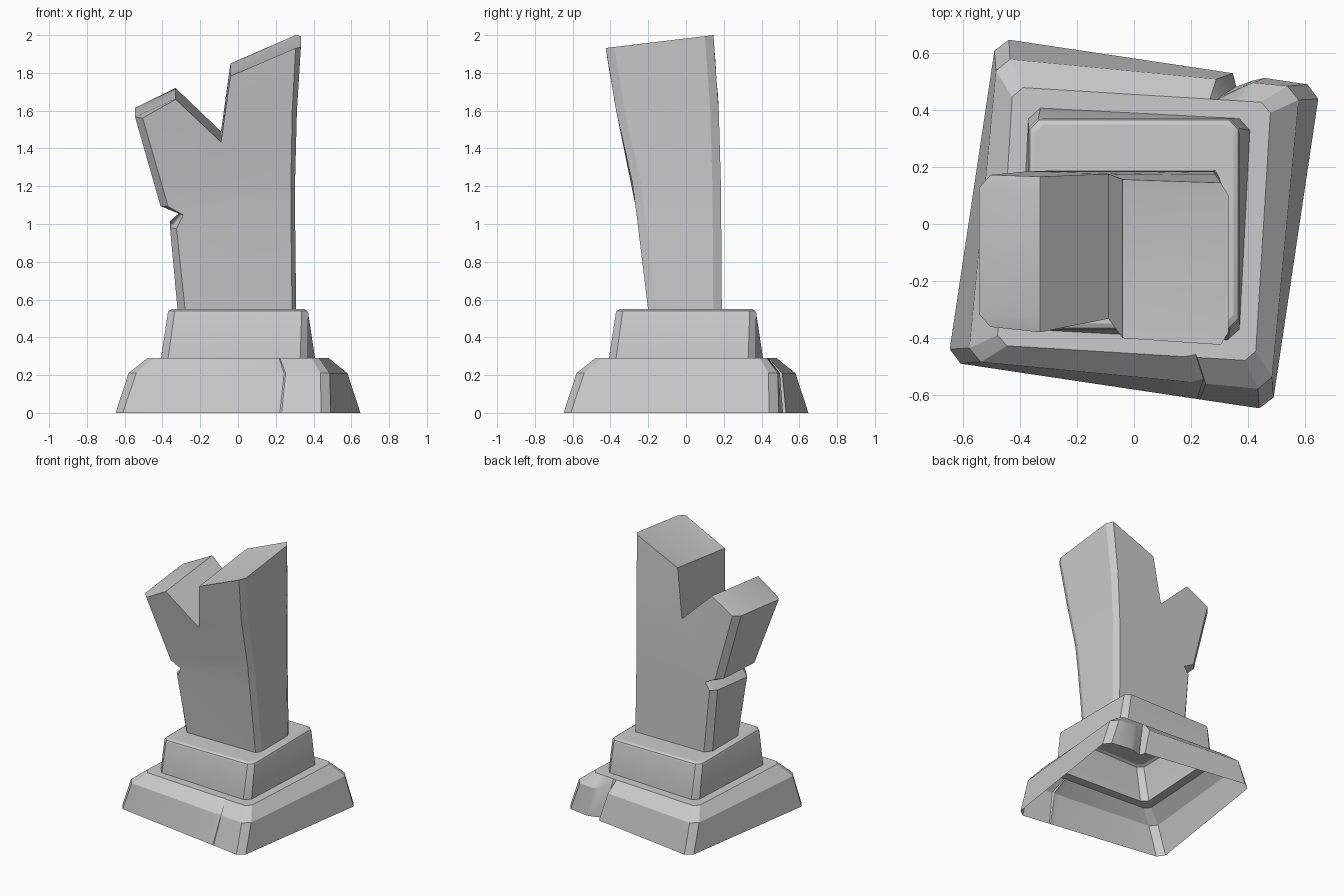
import bpy, bmesh, math

if "Cube" in bpy.data.objects:
    bpy.data.objects.remove(bpy.data.objects["Cube"])


def finish(name, bm, angle):
    bmesh.ops.recalc_face_normals(bm, faces=bm.faces[:])
    me = bpy.data.meshes.new(name)
    bm.to_mesh(me)
    bm.free()
    ob = bpy.data.objects.new(name, me)
    bpy.context.collection.objects.link(ob)
    bpy.ops.object.select_all(action='DESELECT')
    ob.select_set(True)
    bpy.context.view_layer.objects.active = ob
    bpy.ops.object.shade_smooth_by_angle(angle=math.radians(angle))


def ring(half, cham, rot, notch=(), crack=()):
    """Chamfered square; notch and crack are (x, depth) points on back and front edges."""
    a = half - cham
    pts = [(half, -a), (half, a), (a, half)]
    pts += [(x, half - d) for x, d in notch]
    pts += [(-a, half), (-half, a), (-half, -a), (-a, -half)]
    pts += [(x, -half + d) for x, d in crack]
    pts += [(a, -half)]
    c, s = math.cos(math.radians(rot)), math.sin(math.radians(rot))
    return [(x * c - y * s, x * s + y * c) for x, y in pts]


def loft(name, levels, cap=False):
    bm = bmesh.new()
    rows = [[bm.verts.new((x, y, z)) for x, y in pts] for z, pts in levels]
    n = len(rows[0])
    for a, b in zip(rows, rows[1:]):
        for i in range(n):
            j = (i + 1) % n
            bm.faces.new((a[i], a[j], b[j], b[i]))
    if cap:
        bm.faces.new(rows[-1])
    finish(name, bm, 25)


# Lower plinth: twisting open shell with a chipped back edge and a crack in front
flat_n = ((.37, 0), (.33, 0), (.265, 0), (.24, 0))
flat_c = ((.206, 0), (.245, 0), (.25, 0))
loft("lower_plinth", [
    (0, ring(.576, .045, -8.5, ((.378, 0), (.34, .015), (.284, .045), (.266, 0)),
             ((.27, 0), (.31, 0), (.32, 0)))),
    (.21, ring(.535, .045, -5.5, ((.37, 0), (.33, .02), (.265, .057), (.239, 0)),
               ((.252, 0), (.295, .015), (.305, 0)))),
    (.29, ring(.455, .035, -3.5, flat_n, ((.206, 0), (.245, .01), (.25, 0)))),
    (.29, ring(.39, .04, -3, ((.33, 0), (.31, 0), (.265, 0), (.24, 0)), flat_c)),
])

# Upper plinth: smaller capped block
loft("upper_plinth", [
    (.29, ring(.39, .04, -3)),
    (.525, ring(.372, .035, 0)),
    (.54, ring(.366, .033, 0)),
    (.55, ring(.35, .03, 0)),
], cap=True)


# Forked pillar: front profile (x, z at the back, chamfer inset, slope of z along y)
profile = [
    (-.32, .545, .04, 0), (-.36, 1.02, .035, .1), (-.30, 1.07, .01, .05),
    (-.41, 1.115, .04, .05), (-.545, 1.62, .04, .11), (-.33, 1.72, 0, .11),
    (-.09, 1.49, 0, .11), (-.04, 1.85, 0, .12), (.333, 2.0, -.028, .12),
    (.312, 1.6, -.025, 0), (.302, 1.22, -.022, 0), (.302, 1.06, -.022, 0),
    (.308, .545, -.022, 0),
]
# Patches of the front and back, as profile indices
patches = [(0, 1, 2, 11, 12), (2, 3, 10, 11), (3, 4, 5, 6), (3, 6, 10),
           (6, 7, 8, 9), (6, 9, 10)]


def lerp(table, z):
    for (z0, y0), (z1, y1) in zip(table, table[1:]):
        if z <= z1:
            return y0 + (y1 - y0) * (z - z0) / (z1 - z0)
    return table[-1][1]


front = [(.5, -.195), (1.2, -.28), (1.6, -.37), (1.93, -.425)]
back = [(.5, .19), (1.2, .185), (1.65, .172), (2.0, .145)]
bm = bmesh.new()
layers = []
for side, depth, chamfered in (("f", 0, 1), ("f", .045, 0), ("b", -.045, 0), ("b", 0, 1)):
    row = []
    for x, z, inset, slope in profile:
        yb = lerp(back, z)
        y = (lerp(front, z - slope * .5) if side == "f" else yb) + depth
        row.append(bm.verts.new((x + inset * chamfered, y, z + slope * (y - yb))))
    layers.append(row)
for a, b in zip(layers, layers[1:]):
    for i in range(len(profile) - 1):
        bm.faces.new((a[i], a[i + 1], b[i + 1], b[i]))
for row in (layers[0], layers[-1]):
    for p in patches:
        bm.faces.new([row[i] for i in p])
finish("forked_pillar", bm, 25)
